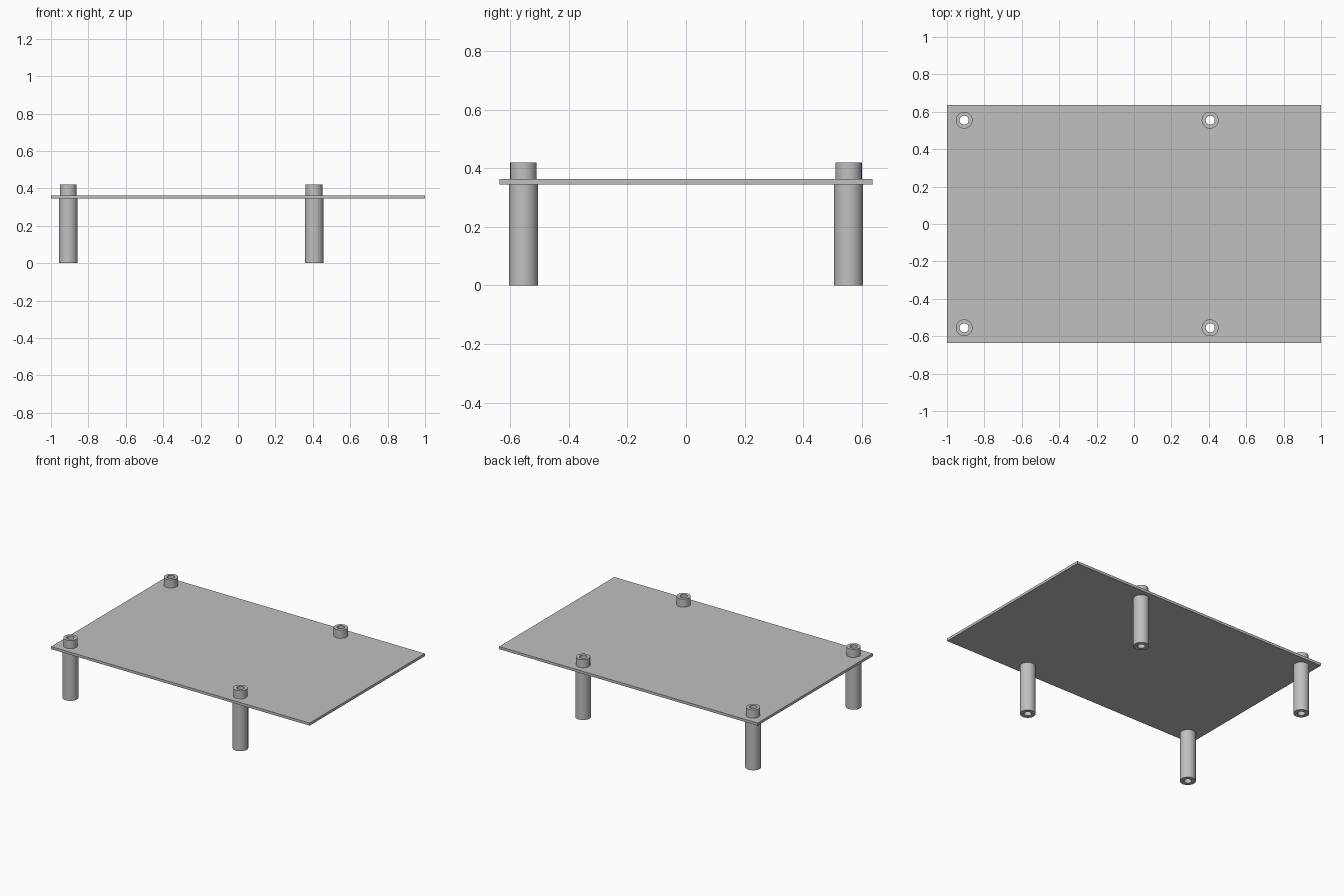
import bpy
import bmesh
import math

cube = bpy.data.objects.get("Cube")
if cube:
    bpy.data.objects.remove(cube, do_unlink=True)

PLATE_BOTTOM, PLATE_TOP = 0.345, 0.363
BORE = 0.024

grey = bpy.data.materials.new("plain grey")
grey.use_nodes = True
colour = (0.53, 0.53, 0.53, 1)
grey.diffuse_color = colour
grey.node_tree.nodes["Principled BSDF"].inputs["Base Color"].default_value = colour


def make_tube(name, x, y, low, high, radius):
    """Hollow cylinder from a rectangular wall section spun about its axis."""
    bm = bmesh.new()
    wall = [(BORE, low), (radius, low), (radius, high), (BORE, high)]
    verts = [bm.verts.new((r, 0, z)) for r, z in wall]
    edges = [bm.edges.new((verts[i], verts[(i + 1) % 4])) for i in range(4)]
    bmesh.ops.spin(bm, geom=verts + edges, cent=(0, 0, 0), axis=(0, 0, 1),
                   angle=math.tau, steps=48, use_merge=True)
    bmesh.ops.remove_doubles(bm, verts=bm.verts, dist=0.0001)
    bmesh.ops.recalc_face_normals(bm, faces=bm.faces)
    mesh = bpy.data.meshes.new(name)
    bm.to_mesh(mesh)
    bm.free()
    mesh.materials.append(grey)
    tube = bpy.data.objects.new(name, mesh)
    tube.location = (x, y, 0)
    bpy.context.collection.objects.link(tube)
    bpy.ops.object.select_all(action="DESELECT")
    tube.select_set(True)
    bpy.context.view_layer.objects.active = tube
    bpy.ops.object.shade_smooth_by_angle(angle=math.radians(30))


# Flat rectangular plate
bpy.ops.mesh.primitive_cube_add(size=1, location=(0, 0, (PLATE_BOTTOM + PLATE_TOP) / 2))
plate = bpy.context.object
plate.name = "plate"
plate.scale = (2, 1.273, PLATE_TOP - PLATE_BOTTOM)
bpy.ops.object.transform_apply(location=False, rotation=False, scale=True)
plate.data.materials.append(grey)

# Hollow legs below, shorter collars above, and bores through the plate
for side, x in (("right", -0.908), ("left", 0.407)):
    for end, y in (("front", -0.555), ("back", 0.555)):
        make_tube(f"{end}_{side}_leg", x, y, 0, PLATE_BOTTOM, 0.05)
        make_tube(f"{end}_{side}_collar", x, y, PLATE_TOP, 0.42, 0.045)

        bpy.ops.mesh.primitive_cylinder_add(vertices=48, radius=BORE, depth=0.1,
                                            location=(x, y, PLATE_TOP))
        cutter = bpy.context.object
        cutter.name = f"{end}_{side}_bore_cutter"
        cutter.data.materials.append(grey)
        cutter.hide_render = True
        cutter.hide_set(True)
        drill = plate.modifiers.new("bore", "BOOLEAN")
        drill.operation = "DIFFERENCE"
        drill.solver = "EXACT"
        drill.object = cutter
